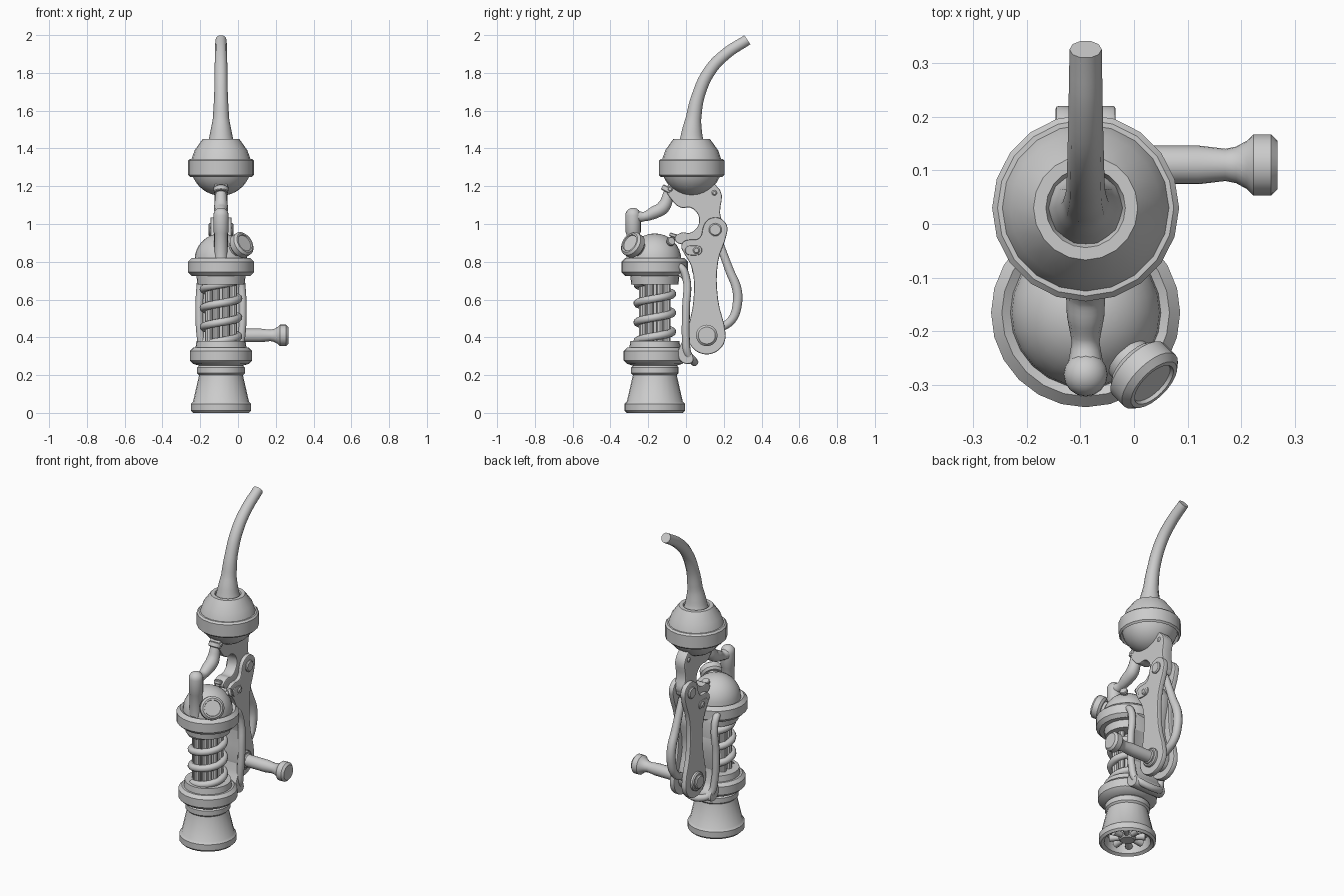
import bpy, bmesh, math
from mathutils import Vector

cube = bpy.data.objects.get("Cube")
if cube:
    bpy.data.objects.remove(cube, do_unlink=True)

grey = bpy.data.materials.new("plain grey")
grey.use_nodes = True
grey.diffuse_color = (.6, .6, .6, 1)
grey.node_tree.nodes["Principled BSDF"].inputs["Base Color"].default_value = grey.diffuse_color

MIDDLE = -.09                          # shared centre plane
BODY = Vector((MIDDLE, -.165, 0))      # axis of the lower body
BULB = Vector((MIDDLE, .03, 0))        # axis of the upper bulb
UP = Vector((0, 0, 1))
ACROSS = Vector((1, 0, 0))


def finish(name, data, location=BODY * 0, rotation=(0, 0, 0), smooth_angle=35):
    """Add the part to the scene as a coloured, smoothly shaded mesh."""
    part = bpy.data.objects.new(name, data)
    bpy.context.collection.objects.link(part)
    part.location = location
    part.rotation_euler = rotation
    bpy.ops.object.select_all(action='DESELECT')
    part.select_set(True)
    bpy.context.view_layer.objects.active = part
    if part.type == 'CURVE':
        bpy.ops.object.convert(target='MESH')
    part = bpy.context.view_layer.objects.active
    part.data.materials.clear()
    part.data.materials.append(grey)
    bpy.ops.object.shade_smooth_by_angle(angle=math.radians(smooth_angle))


def arc(across, height, radius, start, end, steps=6):
    """Points along a circular arc, angles in degrees."""
    angles = [math.radians(start + (end - start) * i / steps) for i in range(steps + 1)]
    return [(across + radius * math.cos(a), height + radius * math.sin(a)) for a in angles]


def band(radius, low, high, chamfer):
    """Profile of a ring with chamfered edges."""
    return [(radius - chamfer, low), (radius, low + chamfer),
            (radius, high - chamfer), (radius - chamfer, high)]


def lathe(name, profile, location, axis=UP, sides=24):
    """Spin (radius, height) points round an axis."""
    bm = bmesh.new()
    verts = [bm.verts.new((radius, 0, height)) for radius, height in profile]
    edges = [bm.edges.new(pair) for pair in zip(verts, verts[1:])]
    bmesh.ops.spin(bm, geom=verts + edges, cent=(0, 0, 0), axis=UP, angle=math.tau, steps=sides)
    bmesh.ops.remove_doubles(bm, verts=bm.verts, dist=.0002)
    bmesh.ops.recalc_face_normals(bm, faces=bm.faces)
    mesh = bpy.data.meshes.new(name)
    bm.to_mesh(mesh)
    bm.free()
    finish(name, mesh, location, axis.to_track_quat('Z', 'Y').to_euler())


def side_pin(name, radius, half_length, y, z):
    """Round pin passing sideways through the centre plane."""
    profile = [(0, -half_length)] + band(radius, -half_length, half_length, .006) + [(0, half_length)]
    lathe(name, profile, (MIDDLE, y, z), ACROSS, sides=20)


def smooth_spline(curve, points, radii, closed):
    spline = curve.splines.new('BEZIER')
    spline.bezier_points.add(len(points) - 1)
    spline.use_cyclic_u = closed
    for knot, point, radius in zip(spline.bezier_points, points, radii):
        knot.co = point
        knot.radius = radius
        knot.handle_left_type = knot.handle_right_type = 'AUTO'


def tube(name, path, closed=False, resolution=5):
    """Round pipe through (x, y, z, radius) points."""
    curve = bpy.data.curves.new(name, 'CURVE')
    curve.dimensions = '3D'
    curve.resolution_u = resolution
    curve.bevel_depth = 1
    curve.bevel_resolution = 3
    curve.use_fill_caps = True
    smooth_spline(curve, [p[:3] for p in path], [p[3] for p in path], closed)
    finish(name, curve, smooth_angle=50)


def side_tube(name, path):
    """Pipe lying in the centre plane, from (y, z, radius) points."""
    tube(name, [(MIDDLE, *point) for point in path])


def plate(name, outline, x, half_width, bevel=.006):
    """Flat part with a smooth (y, z) outline, extruded sideways."""
    curve = bpy.data.curves.new(name, 'CURVE')
    curve.dimensions = '2D'
    curve.fill_mode = 'BOTH'
    curve.resolution_u = 4
    curve.extrude = half_width - bevel
    curve.bevel_depth = bevel
    curve.bevel_resolution = 1
    curve.offset = -bevel
    smooth_spline(curve, [(y, z, 0) for y, z in outline], [1] * len(outline), True)
    finish(name, curve, (x, 0, 0), (math.pi / 2, 0, math.pi / 2))


def around(radius, angle, height):
    """Point at an angle round the body axis."""
    return BODY + Vector((radius * math.cos(angle), radius * math.sin(angle), height))


# Hollow foot, waist and lower collar
foot = [(0, .07), (.12, .07), (.13, .01)] + band(.16, 0, .06, .012)
waist = band(.126, .2, .25, .01)
lower_collar = band(.165, .26, .345, .018)
lathe("foot", foot + waist + lower_collar + [(.135, .345), (.13, .38), (0, .38)], BODY)

# Nozzle recessed inside the foot
lathe("nozzle", [(0, .02)] + band(.05, .02, .08, .01), BODY, sides=12)
for i in range(8):
    angle = math.tau * i / 8
    tube("nozzle_petal", [(*around(.03, angle, .04), .014), (*around(.1, angle, .04), .022)])

# Core rods and the coil winding round them
lathe("core", [(.045, .37), (.045, .7)], BODY, sides=12)
for i in range(8):
    lathe("core_rod", [(.02, .37), (.02, .7)], around(.07, math.tau * (i + .5) / 8, 0), sides=10)
turn = [math.tau * i / 12 for i in range(40)]
tube("coil", [(*around(.092, t - 2.2, .37 + .1 * t / math.tau), .021) for t in turn], resolution=3)

# Upper collar and dome
collar = [(0, .68), (.125, .68), (.13, .725)] + band(.176, .725, .82, .02)
lathe("upper_collar", collar + arc(0, .81, .14, 0, 90, 8), BODY)

# Tilted filler cap and small dome fittings
cap_profile = [(.045, -.1), (.045, -.03)] + band(.068, -.03, .027, .012)
lathe("filler_cap", cap_profile + [(.047, .027), (.045, .02), (0, .02)],
      (.02, -.282, .89), Vector((.6, -.6, .4)))
stud = [(.013, -.05), (.013, .01)] + band(.024, .01, .03, .004) + [(0, .03)]
lathe("dome_valve", stud, (-.01, -.09, .9), Vector((.7, .4, .3)), sides=12)
lathe("dome_stud", stud, (MIDDLE, -.07, .92), Vector((0, .3, 1)), sides=12)

# Front elbow pipe
lathe("elbow_riser", [(.036, .82), (.036, .95), (.041, .96)] + arc(0, 1.045, .041, 0, 90),
      (MIDDLE, -.28, 0), sides=16)
side_tube("elbow_pipe", [(-.28, 1.04, .036), (-.22, 1.04, .026), (-.17, 1.06, .035),
                         (-.12, 1.09, .037), (-.09, 1.17, .028)])
lathe("elbow_ring", [(0, -.015)] + band(.038, -.015, .015, .004) + [(0, .015)],
      (MIDDLE, -.093, 1.18), Vector((0, 1, 2)), sides=16)

# Bulb: round bowl, belt and shoulder, with the curved spout above
bowl = arc(0, 1.31, .16, -90, -15, 8)
shoulder = [(.155, 1.345), (.14, 1.39), (.097, 1.45), (.074, 1.45), (.066, 1.43), (0, 1.43)]
lathe("bulb", bowl + band(.174, 1.25, 1.345, .01) + shoulder, BULB, sides=20)
side_tube("spout", [(.03, 1.41, .076), (.03, 1.47, .06), (.04, 1.56, .043), (.065, 1.68, .036),
                    (.125, 1.81, .034), (.21, 1.9, .032), (.325, 1.975, .03)])

# Neck bracket under the bulb, with a round opening in front
opening = arc(0, 1.02, .07, 110, -110)
plate("neck_bracket", [(.1, .92), (.19, .97), (.18, 1.06), (.18, 1.18), (.05, 1.24), (-.1, 1.2),
                       (-.07, 1.12)] + opening + [(-.06, .92), (0, .89)], MIDDLE, .034)
side_pin("bracket_pin_back", .014, .04, .15, 1.165)
side_pin("bracket_pin_front", .014, .04, -.085, 1.185)

# Pair of lever plates with a narrower core between them
lever_foot = arc(.11, .41, .1, -190, 10, 8)
lever_head = arc(.155, .97, .065, -20, 160)
lever_nose = arc(.01, .88, .035, 100, 220, 3)
lever = (lever_foot + [(.17, .6), (.17, .8)] + lever_head + [(.07, .925)]
         + lever_nose + [(.03, .77), (.04, .6)])
for sign in (-1, 1):
    plate("lever_plate", lever, MIDDLE + sign * .04, .016)
plate("lever_core", arc(.11, .42, .06, -180, 0) + [(.13, .6), (.13, .87), (.05, .87), (.07, .6)],
      MIDDLE, .03)
plate("lever_slot", arc(.06, .86, .025, -90, 90) + arc(.02, .86, .025, 90, 270), MIDDLE, .062)
side_pin("slot_pin", .018, .07, .055, .86)
side_pin("lever_pivot", .034, .067, .155, .97)
side_pin("crank_washer", .056, .074, .11, .41)
side_pin("crank_axle", .042, .085, .11, .41)

# Curved grip behind the lever
side_tube("grip", [(.165, .93, .02), (.195, .85, .022), (.232, .75, .024), (.268, .66, .026),
                   (.272, .58, .026), (.24, .49, .024), (.16, .44, .022)])

# Side crank handle with a flared knob
stem = [(.036, -.08), (.036, .12), (.03, .17), (.034, .19)]
lathe("crank_handle", stem + band(.057, .21, .267, .012) + [(0, .267)],
      (0, .11, .41), ACROSS, sides=20)

# Back frame: shallow panel inside a rounded rim joining both collars
plate("back_panel", [(-.07, .785), (-.02, .775), (0, .72), (0, .36), (.04, .285), (.02, .26),
                     (-.04, .29), (-.015, .4), (-.015, .7), (-.07, .755)], MIDDLE, .105)
rim = [(.085, -.07, .775), (.1, -.03, .772), (.105, 0, .72), (.115, 0, .55),
       (.105, 0, .38), (.09, .01, .31), (.06, .035, .28)]
left_rim = [(MIDDLE + width, y, z, .021) for width, y, z in rim]
right_rim = [(MIDDLE - width, y, z, .021) for width, y, z in reversed(rim)]
tube("back_frame_rim", left_rim + right_rim, closed=True)
